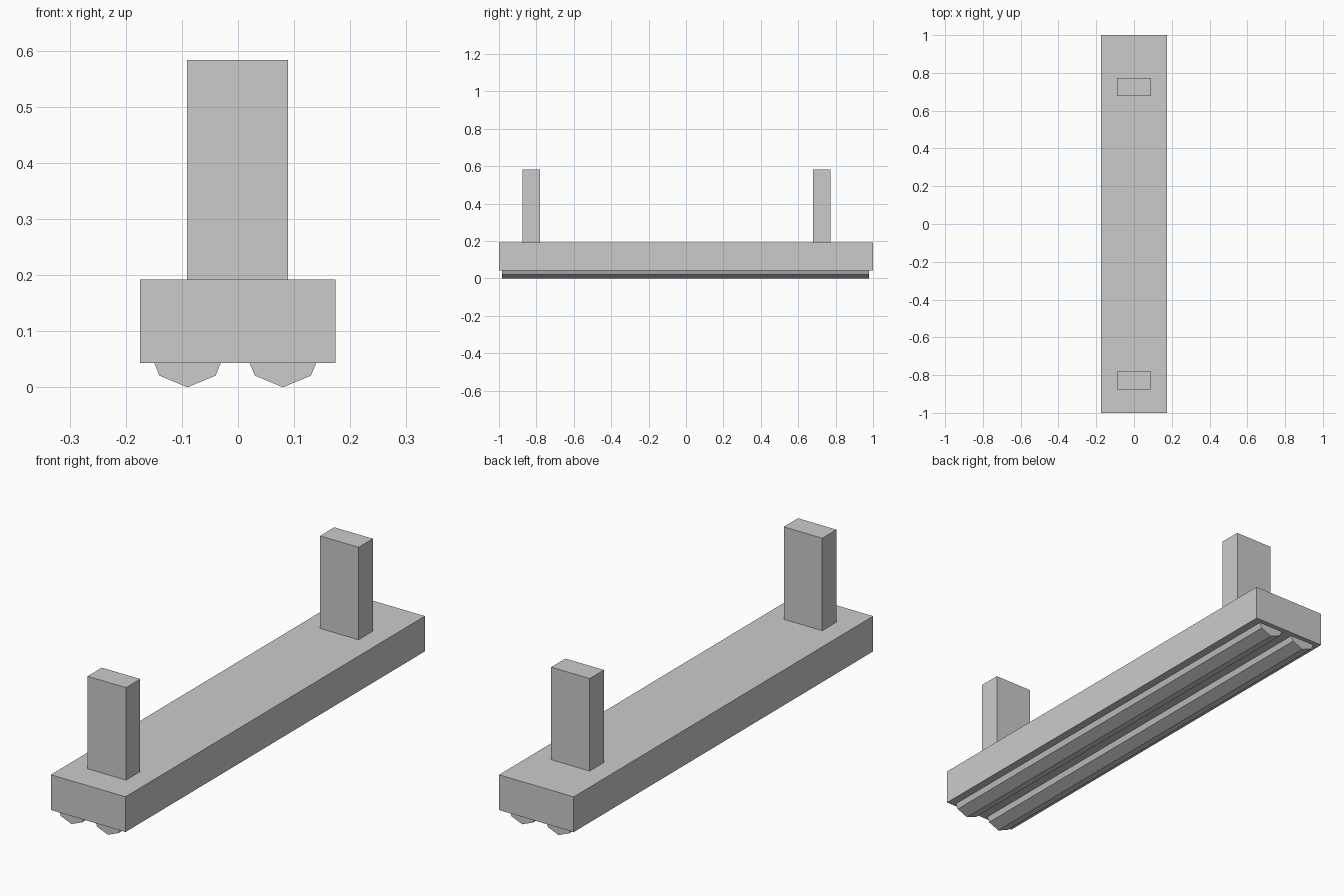
import bpy, math

if "Cube" in bpy.data.objects:
    bpy.data.objects.remove(bpy.data.objects["Cube"])


def box(name, x0, x1, y0, y1, z0, z1):
    bpy.ops.mesh.primitive_cube_add(
        size=1, location=((x0 + x1) / 2, (y0 + y1) / 2, (z0 + z1) / 2))
    ob = bpy.context.object
    ob.name = name
    ob.scale = (x1 - x0, y1 - y0, z1 - z0)
    bpy.ops.object.transform_apply(location=False, rotation=False, scale=True)
    return ob


# Long fixture housing
box("lamp_housing", -0.175, 0.174, -1, 1, 0.043, 0.192)

# Two hanging brackets on top of the housing
for name, y0 in (("front_bracket", -0.875), ("back_bracket", 0.678)):
    box(name, -0.091, 0.089, y0, y0 + 0.095, 0.191, 0.583)

# Two eight-sided tubes, sunk into the underside with a corner pointing down
RADIUS = 0.0707
for name, x in (("left_tube", -0.09), ("right_tube", 0.08)):
    bpy.ops.mesh.primitive_cylinder_add(
        vertices=8, radius=RADIUS, depth=1.963,
        location=(x, -0.002, RADIUS), rotation=(math.pi / 2, 0, 0))
    bpy.context.object.name = name
